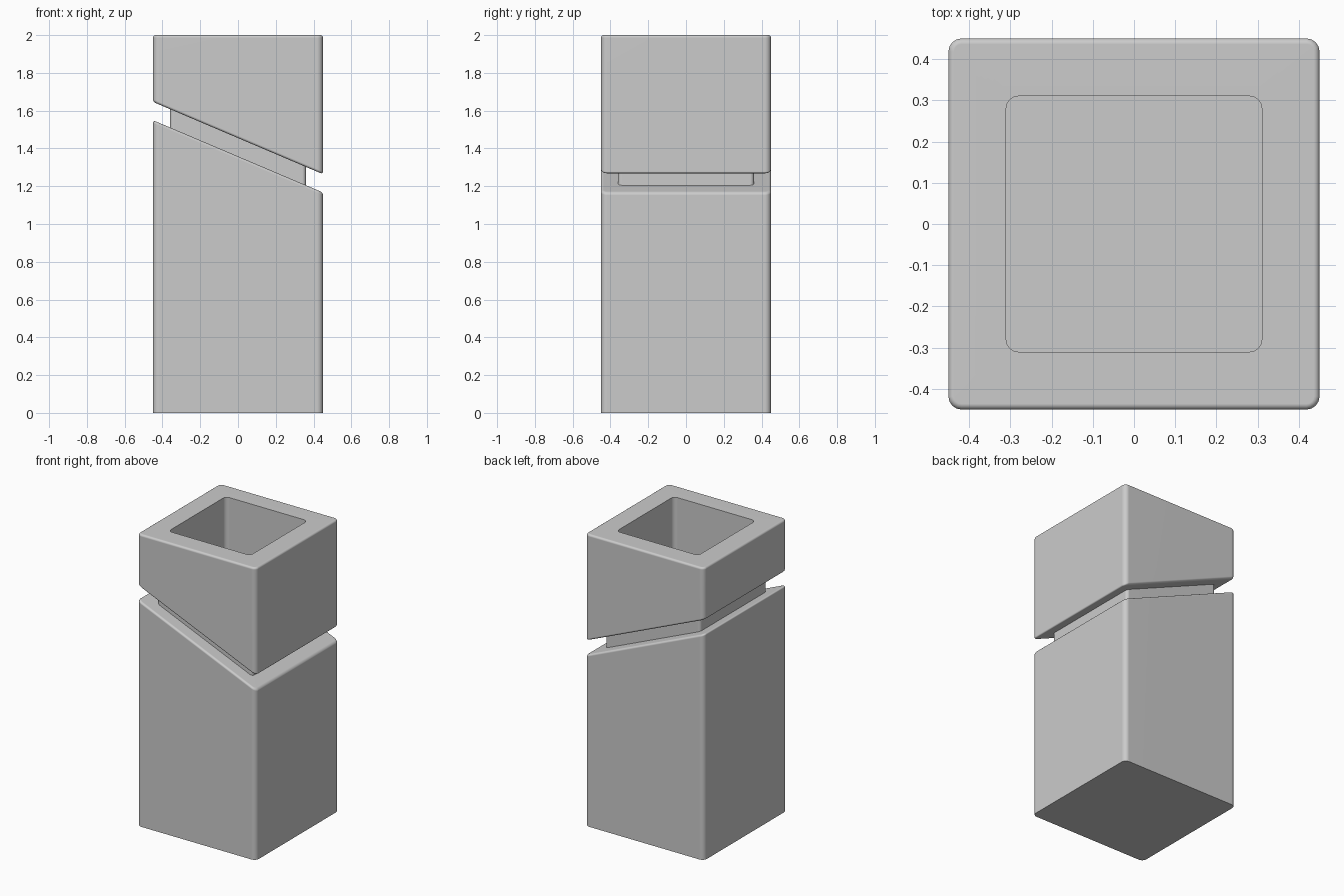
import bpy, bmesh
from math import cos, sin, pi

if "Cube" in bpy.data.objects:
    bpy.data.objects.remove(bpy.data.objects["Cube"])

SEG = 4            # segments per rounded edge / corner
OUT, CORNER = 0.45, 0.032
EDGE = 0.014       # rounding of the horizontal rims
SLOPE = -0.425     # tilt of the diagonal groove


def ring(bm, half, rad, z, slope=0.0):
    """Rounded square loop, height varies linearly with x."""
    verts = []
    c = half - rad
    for q, (sx, sy) in enumerate([(1, 1), (-1, 1), (-1, -1), (1, -1)]):
        for i in range(SEG + 1):
            a = q * pi / 2 + i * pi / 2 / SEG
            x, y = sx * c + rad * cos(a), sy * c + rad * sin(a)
            verts.append(bm.verts.new((x, y, z + slope * x)))
    return verts


def rim(z, slope, up):
    """Ring settings for a rounded outer rim, from the wall inward."""
    out = []
    for i in range(SEG + 1):
        a = i * pi / 2 / SEG
        inset = EDGE * (1 - cos(a))
        drop = EDGE * (1 - sin(a))
        out.append((OUT - inset, CORNER - inset, z - up * drop, slope))
    return out


# Continuous skin: base, lower body, recessed neck, upper body, inner well
profile = [(OUT, CORNER, 0.0, 0.0)]
profile += rim(1.358, SLOPE, 1)
profile += [(0.36, 0.02, 1.358, SLOPE), (0.36, 0.02, 1.455, SLOPE)]
profile += rim(1.455, SLOPE, -1)[::-1]
profile += rim(2.0, 0.0, 1)
profile += [(0.31, 0.03, 2.0, 0.0), (0.31, 0.03, 0.14, 0.0)]

bm = bmesh.new()
rings = [ring(bm, *p) for p in profile]
for a, b in zip(rings, rings[1:]):
    n = len(a)
    for i in range(n):
        j = (i + 1) % n
        bm.faces.new((a[i], a[j], b[j], b[i]))
bm.faces.new(rings[0][::-1])   # underside
bm.faces.new(rings[-1])        # floor of the well
bmesh.ops.recalc_face_normals(bm, faces=bm.faces)

mesh = bpy.data.meshes.new("square_bin")
bm.to_mesh(mesh)
bm.free()
obj = bpy.data.objects.new("square_bin", mesh)
bpy.context.collection.objects.link(obj)

# Smooth rounded edges, flat panels
bpy.context.view_layer.objects.active = obj
obj.select_set(True)
bpy.ops.object.shade_smooth_by_angle(angle=0.6)
mod = obj.modifiers.new("flat_panels", 'WEIGHTED_NORMAL')
mod.keep_sharp = True
